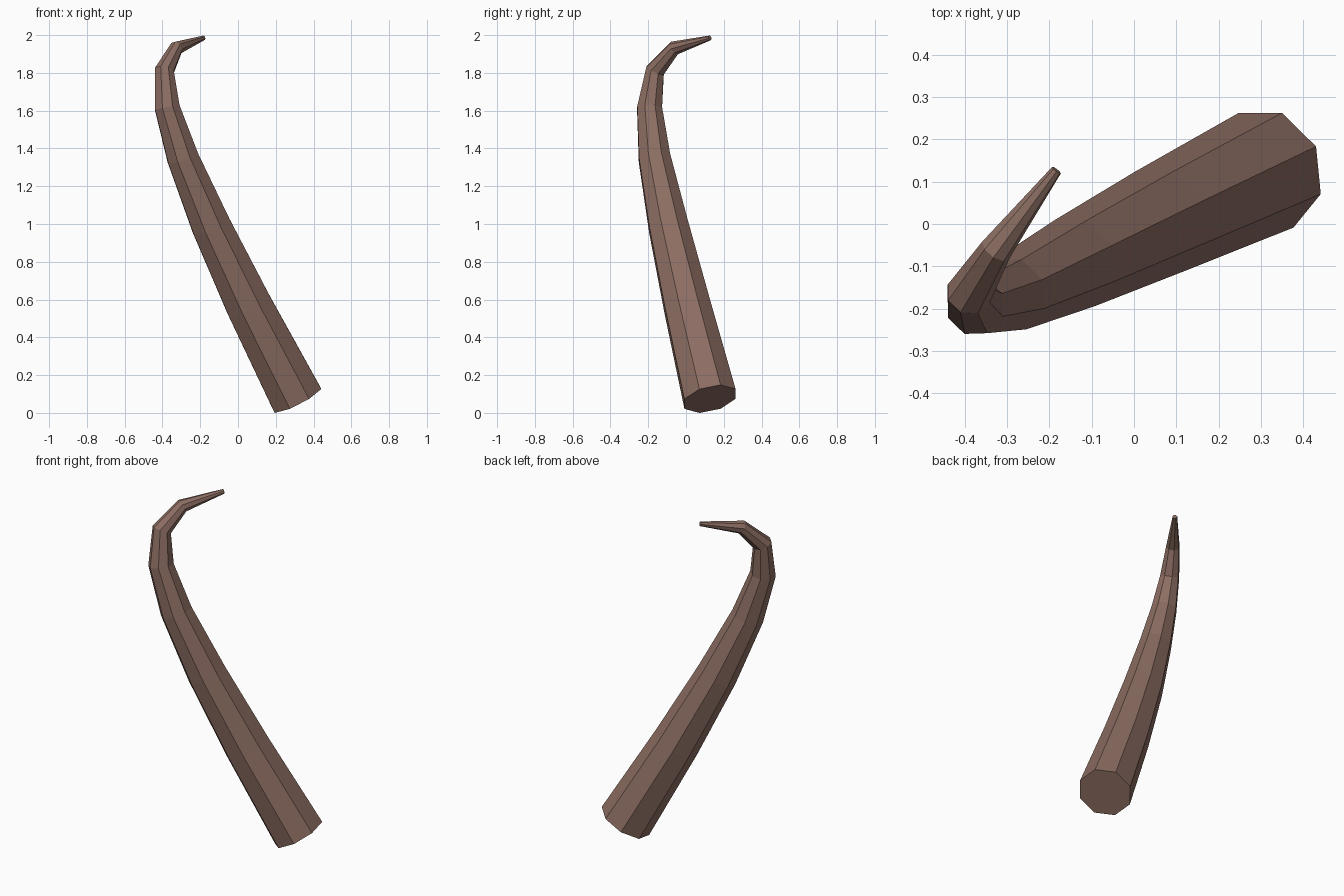
import bpy, bmesh, math
from mathutils import Vector

if "Cube" in bpy.data.objects:
    bpy.data.objects.remove(bpy.data.objects["Cube"])

SIDES = 8
# Horn centreline with radius: (x, y, z, r)
PATH = [
    (0.312, 0.127, 0.074, 0.150),
    (0.060, 0.006, 0.565, 0.131),
    (-0.141, -0.093, 0.988, 0.112),
    (-0.292, -0.167, 1.350, 0.090),
    (-0.375, -0.193, 1.617, 0.071),
    (-0.390, -0.164, 1.812, 0.054),
    (-0.326, -0.061, 1.932, 0.038),
    (-0.183, 0.127, 1.985, 0.013),
]
centres = [Vector(p[:3]) for p in PATH]
steps = [(b - a).normalized() for a, b in zip(centres, centres[1:])]
# Ring normals: end segments at the ends, averaged directions between
normals = [steps[0]] + [(a + b).normalized() for a, b in zip(steps, steps[1:])] + [steps[-1]]

brown = bpy.data.materials.new("horn_brown")
brown.diffuse_color = (0.266, 0.156, 0.125, 1.0)
brown.use_nodes = True
brown.node_tree.nodes["Principled BSDF"].inputs["Base Color"].default_value = brown.diffuse_color

# Tapered eight-sided horn, each ring carried along the path without twist
bm = bmesh.new()
rings = []
axis = Vector((0.128, -0.057, 0.055))
previous = normals[0]
for (x, y, z, r), centre, normal in zip(PATH, centres, normals):
    axis = previous.rotation_difference(normal) @ axis
    axis = (axis - normal * axis.dot(normal)).normalized()
    side = normal.cross(axis)
    rings.append([bm.verts.new(centre + r * (math.cos(a) * axis + math.sin(a) * side))
                  for a in (2 * math.pi * i / SIDES for i in range(SIDES))])
    previous = normal

for low, high in zip(rings, rings[1:]):
    for i in range(SIDES):
        j = (i + 1) % SIDES
        bm.faces.new((low[i], low[j], high[j], high[i]))

# Flat root and tip caps
bm.faces.new(list(reversed(rings[0])))
bm.faces.new(rings[-1])
bmesh.ops.recalc_face_normals(bm, faces=bm.faces)

mesh = bpy.data.meshes.new("horn")
bm.to_mesh(mesh)
bm.free()
mesh.materials.append(brown)
horn = bpy.data.objects.new("horn", mesh)
bpy.context.collection.objects.link(horn)
